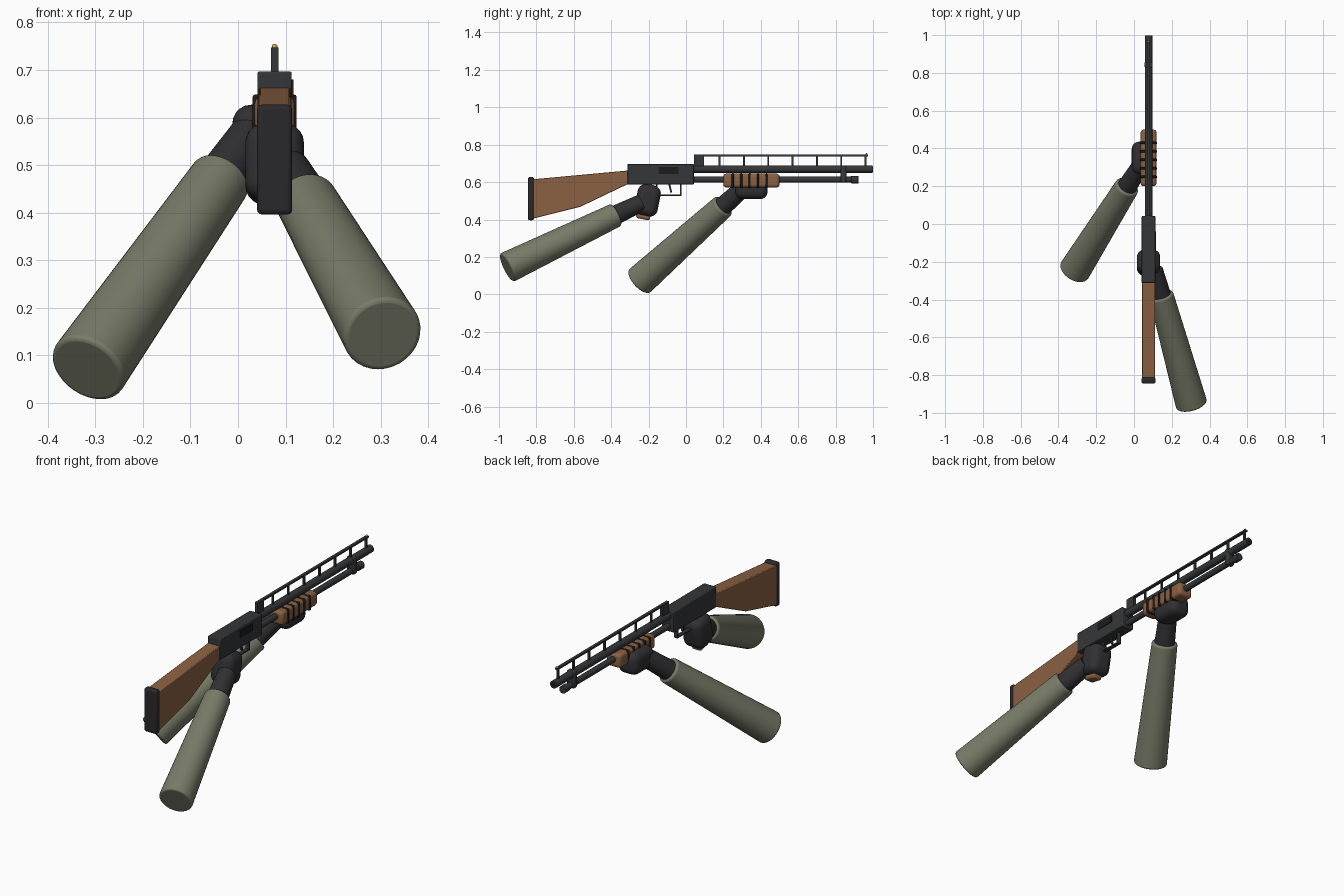
import bpy
import bmesh
from math import radians
from mathutils import Vector

cube = bpy.data.objects.get("Cube")
if cube:
    bpy.data.objects.remove(cube, do_unlink=True)


def material(name, color, roughness=0.6):
    mat = bpy.data.materials.new(name)
    mat.diffuse_color = (*color, 1)
    mat.use_nodes = True
    bsdf = mat.node_tree.nodes["Principled BSDF"]
    bsdf.inputs["Base Color"].default_value = (*color, 1)
    bsdf.inputs["Roughness"].default_value = roughness
    return mat


METAL = material("gunmetal", (0.035, 0.037, 0.04))
DARK = material("dark_metal", (0.012, 0.012, 0.012))
RUBBER = material("rubber", (0.022, 0.022, 0.024))
GLOVE = material("glove", (0.03, 0.03, 0.033))
WOOD = material("wood", (0.26, 0.12, 0.055))
CLOTH = material("sleeve_cloth", (0.19, 0.2, 0.14))
BRASS = material("brass", (0.6, 0.42, 0.12))

GX = 0.077  # centre plane of the gun


def finish(obj, name, mat, bevel=0, segments=2):
    obj.name = name
    obj.data.materials.append(mat)
    if bevel:
        mod = obj.modifiers.new("Bevel", "BEVEL")
        mod.width = bevel
        mod.segments = segments
        mod.limit_method = "ANGLE"
        mod.angle_limit = radians(40)
    bpy.ops.object.select_all(action="DESELECT")
    obj.select_set(True)
    bpy.context.view_layer.objects.active = obj
    bpy.ops.object.shade_smooth_by_angle(angle=radians(40))
    return obj


def box(name, mat, center, size, bevel=0, segments=2, tilt=0):
    bpy.ops.mesh.primitive_cube_add(size=1, location=center, rotation=(tilt, 0, 0))
    obj = bpy.context.object
    obj.scale = size
    bpy.ops.object.transform_apply(location=False, rotation=False, scale=True)
    return finish(obj, name, mat, bevel, segments)


def span(name, mat, width, y, z, bevel=0, segments=2):
    """Box centred on the gun, given its y and z ranges."""
    return box(name, mat, (GX, sum(y) / 2, sum(z) / 2),
               (width, y[1] - y[0], z[1] - z[0]), bevel, segments)


def rod(name, mat, start, end, r1, r2=None, bevel=0, sides=32):
    """Cylinder or cone between two points."""
    start, end = Vector(start), Vector(end)
    axis = end - start
    bpy.ops.mesh.primitive_cone_add(
        vertices=sides, radius1=r1, radius2=r2 or r1, depth=axis.length,
        location=(start + end) / 2,
        rotation=axis.to_track_quat("Z", "Y").to_euler())
    return finish(bpy.context.object, name, mat, bevel, 3)


def extrude_profile(name, mat, points, width, bevel):
    """Side outline in y and z, extruded across the gun."""
    mesh = bpy.data.meshes.new(name)
    obj = bpy.data.objects.new(name, mesh)
    bpy.context.collection.objects.link(obj)
    bm = bmesh.new()
    face = bm.faces.new([bm.verts.new((GX - width / 2, y, z)) for y, z in points])
    side = bmesh.ops.extrude_face_region(bm, geom=[face])["geom"]
    bmesh.ops.translate(bm, vec=(width, 0, 0),
                        verts=[v for v in side if isinstance(v, bmesh.types.BMVert)])
    bmesh.ops.recalc_face_normals(bm, faces=bm.faces)
    bm.to_mesh(mesh)
    bm.free()
    return finish(obj, name, mat, bevel)


# Stock and butt pad
extrude_profile("stock", WOOD, [(-0.82, 0.615), (-0.31, 0.662), (-0.31, 0.59),
                                (-0.565, 0.468), (-0.82, 0.404)], 0.068, 0.004)
span("butt_pad", RUBBER, 0.074, (-0.845, -0.813), (0.396, 0.627), 0.01, 3)

# Receiver with its ejection port
span("receiver", METAL, 0.072, (-0.313, 0.042), (0.587, 0.697), 0.004)
box("ejection_port", DARK, (0.113, -0.093, 0.662), (0.008, 0.106, 0.036))

# Trigger and guard
span("guard_bottom", METAL, 0.022, (-0.16, -0.024), (0.525, 0.533), 0.002)
for label, y in (("front", -0.028), ("rear", -0.156)):
    span(f"guard_{label}", METAL, 0.022, (y - 0.004, y + 0.004), (0.525, 0.59), 0.002)
box("trigger", METAL, (GX, -0.085, 0.57), (0.012, 0.01, 0.055), 0.002, tilt=0.25)

# Barrel, magazine tube and clamp
rod("barrel", METAL, (GX, 0.03, 0.669), (GX, 0.998, 0.669), 0.02, bevel=0.002)
rod("bore", DARK, (GX, 0.98, 0.669), (GX, 0.999, 0.669), 0.014)
rod("magazine_tube", METAL, (GX, 0.03, 0.613), (GX, 0.895, 0.613), 0.016)
rod("magazine_cap", METAL, (GX, 0.883, 0.613), (GX, 0.922, 0.613), 0.02, bevel=0.003)
span("barrel_clamp", METAL, 0.044, (0.827, 0.857), (0.597, 0.688), 0.008, 3)

# Sight rib on its posts
span("sight_rib", METAL, 0.016, (0.042, 0.972), (0.738, 0.747))
span("rear_sight_block", METAL, 0.016, (0.042, 0.096), (0.68, 0.743))
for i in range(7):
    y = 0.18 + 0.13 * i
    span(f"rib_post_{i + 1}", METAL, 0.01, (y - 0.005, y + 0.005), (0.68, 0.742))
bpy.ops.mesh.primitive_uv_sphere_add(segments=12, ring_count=8, radius=0.006,
                                     location=(GX, 0.965, 0.749))
finish(bpy.context.object, "front_bead", BRASS)

# Pump grip with dark ridges
span("pump_grip", WOOD, 0.084, (0.2, 0.5), (0.571, 0.645), 0.016, 3)
for i in range(5):
    y = 0.25 + 0.045 * i
    span(f"pump_ridge_{i + 1}", DARK, 0.092, (y - 0.006, y + 0.006),
         (0.568, 0.648), 0.004)

# Pistol grip inside the rear hand
box("pistol_grip", WOOD, (GX, -0.213, 0.495), (0.055, 0.075, 0.19), 0.01, tilt=-0.2)

# Gloved hands
box("rear_hand", GLOVE, (GX, -0.205, 0.502), (0.123, 0.125, 0.165), 0.04, 5, tilt=-0.2)
box("front_hand", GLOVE, (0.048, 0.35, 0.568), (0.12, 0.172, 0.118), 0.04, 5)

# Wrists and sleeves: hand end, cuff, elbow end
arms = {
    "rear": ((0.107, -0.243, 0.488), (0.143, -0.374, 0.425), (0.305, -0.957, 0.143)),
    "front": ((0.028, 0.3, 0.563), (-0.035, 0.2, 0.473), (-0.317, -0.25, 0.07)),
}
for label, (hand, cuff, elbow) in arms.items():
    inside = Vector(cuff).lerp(Vector(elbow), 0.05)
    rod(f"{label}_wrist", GLOVE, hand, inside, 0.046, 0.053)
    rod(f"{label}_sleeve", CLOTH, cuff, elbow, 0.065, 0.084, bevel=0.01)
